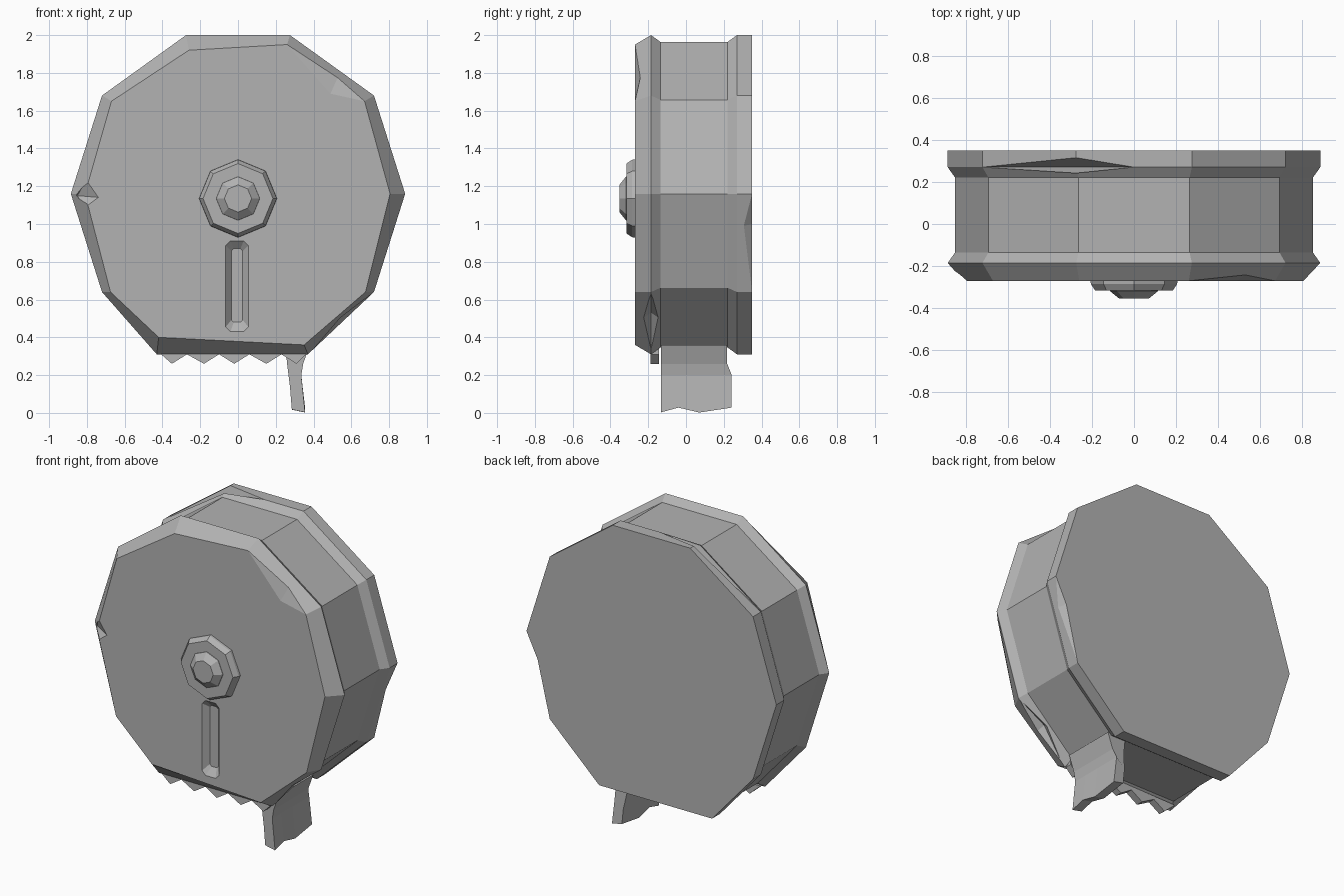
import bpy, bmesh, math

if "Cube" in bpy.data.objects:
    bpy.data.objects.remove(bpy.data.objects["Cube"], do_unlink=True)

grey = bpy.data.materials.new("plain_grey")
grey.use_nodes = True
COLOUR = (0.45, 0.45, 0.45, 1)
grey.diffuse_color = COLOUR
grey.node_tree.nodes["Principled BSDF"].inputs["Base Color"].default_value = COLOUR


def finish(name, bm):
    bmesh.ops.recalc_face_normals(bm, faces=bm.faces[:])
    mesh = bpy.data.meshes.new(name)
    bm.to_mesh(mesh)
    bm.free()
    mesh.materials.append(grey)
    ob = bpy.data.objects.new(name, mesh)
    bpy.context.collection.objects.link(ob)
    return ob


def loft(name, rings):
    """Skin equal-length closed rings of 3D points and cap both ends."""
    bm = bmesh.new()
    loops = [[bm.verts.new(p) for p in ring] for ring in rings]
    n = len(loops[0])
    for a, b in zip(loops, loops[1:]):
        for i in range(n):
            j = (i + 1) % n
            bm.faces.new((a[i], a[j], b[j], b[i]))
    bm.faces.new(loops[0])
    bm.faces.new(loops[-1])
    return finish(name, bm)


def hull(name, points):
    bm = bmesh.new()
    for p in points:
        bm.verts.new(p)
    res = bmesh.ops.convex_hull(bm, input=bm.verts[:])
    loose = [v for v in bm.verts if not v.link_faces]
    bmesh.ops.delete(bm, geom=loose, context='VERTS')
    return finish(name, bm)


def carve(target, cutter):
    cutter.hide_render = True
    mod = target.modifiers.new("carve", 'BOOLEAN')
    mod.operation = 'DIFFERENCE'
    mod.solver = 'EXACT'
    mod.object = cutter
    bpy.context.view_layer.objects.active = target
    bpy.ops.object.modifier_apply(modifier=mod.name)
    bpy.data.objects.remove(cutter, do_unlink=True)


def at_depth(outline, y):
    return [(x, y, z) for x, z in outline]


# Drum outlines: ten-sided, with a wider flat underside
upper = [(.885, 1.16), (.72, 1.68), (.275, 2.0)]
rim = upper + [(-x, z) for x, z in reversed(upper)] + [
    (-.72, .64), (-.43, .31), (.37, .31), (.72, .64)]
groove = [(x * .96, 1.16 + (z - 1.16) * .957) for x, z in rim]
face = [(.805, 1.16), (.67, 1.65), (.26, 1.95), (-.26, 1.92), (-.67, 1.65),
        (-.81, 1.16), (-.675, .64), (-.42, .40), (.35, .36), (.675, .64)]
drum = loft("drum_body", [
    at_depth(face, -.27), at_depth(rim, -.185), at_depth(groove, -.135),
    at_depth(groove, .22), at_depth(rim, .27), at_depth(rim, .35)])

# Chips knocked out of the rims
chips = {
    "upper_front": [(.49, -.27, 1.69), (.67, -.27, 1.65), (.26, -.27, 1.95),
                    (.53, -.24, 1.78), (.60, -.30, 1.86), (.54, -.34, 1.76)],
    "side_front": [(-.80, -.275, 1.24), (-.73, -.275, 1.14), (-.81, -.275, 1.08),
                   (-.85, -.21, 1.15), (-.95, -.3, 1.16), (-.83, -.35, 1.15)],
    "lower_front": [(.71, -.185, .635), (.40, -.185, .34), (.545, -.23, .50),
                    (.54, -.14, .50), (.525, -.185, .53), (.65, -.185, .40)],
    "side_back": [(.885, .35, 1.16), (.72, .35, .64), (.80, .36, 1.0),
                  (.835, .30, .99), (.95, .29, .97), (1.0, .45, .95)],
    "top_back": [(-.72, .27, 1.68), (0, .27, 2.0), (-.275, .315, 2.0),
                 (-.27, .24, 1.97), (-.3, .27, 2.1)],
}
for name, points in chips.items():
    carve(drum, hull(name + "_chip_cutter", points))


# Viewing slot sunk into the front, with sloping walls
def slot_ring(w, low, high, cut, y):
    pts = [(w, low + cut), (w, high - cut), (w - cut, high), (cut - w, high),
           (-w, high - cut), (-w, low + cut), (cut - w, low), (w - cut, low)]
    return at_depth([(x - .005, z) for x, z in pts], y)


carve(drum, loft("slot_cutter", [slot_ring(.06, .43, .91, .025, -.30),
                                 slot_ring(.06, .43, .91, .025, -.27),
                                 slot_ring(.03, .48, .87, .012, -.235)]))


# Octagonal hub plate and knob
def octagon(r, y):
    return [(r * math.cos(i * math.pi / 4), y, 1.135 + r * math.sin(i * math.pi / 4))
            for i in range(8)]


loft("hub_plate", [octagon(.207, -.26), octagon(.205, -.285), octagon(.185, -.315)])
loft("hub_knob", [octagon(.118, -.30), octagon(.115, -.318), octagon(.072, -.353)])

# Serrated cutting strip under the front rim
tips = [-.35, -.18, -.02, .15, .31]
saw = [(-.43, .33)]
for i, t in enumerate(tips):
    saw += [(t, .26), (t + .08 if i < 4 else .36, .31)]
saw.append((.36, .34))
loft("cutting_teeth", [at_depth(saw, -.187), at_depth(saw, -.142)])


# Loose paper end, bent at the top and torn along its lower edge
def sheet(y, tear, flare):
    return [(.25, y, .36), (.26, y, .26), (.275, y + flare, .14), (.285, y + flare, .015 + tear),
            (.355, y + flare, tear), (.335, y + flare, .20), (.345, y, .26), (.38, y, .36)]


loft("paper_end", [sheet(-.132, .003, 0), sheet(-.04, .028, 0),
                   sheet(.07, .002, 0), sheet(.218, .028, .024)])
